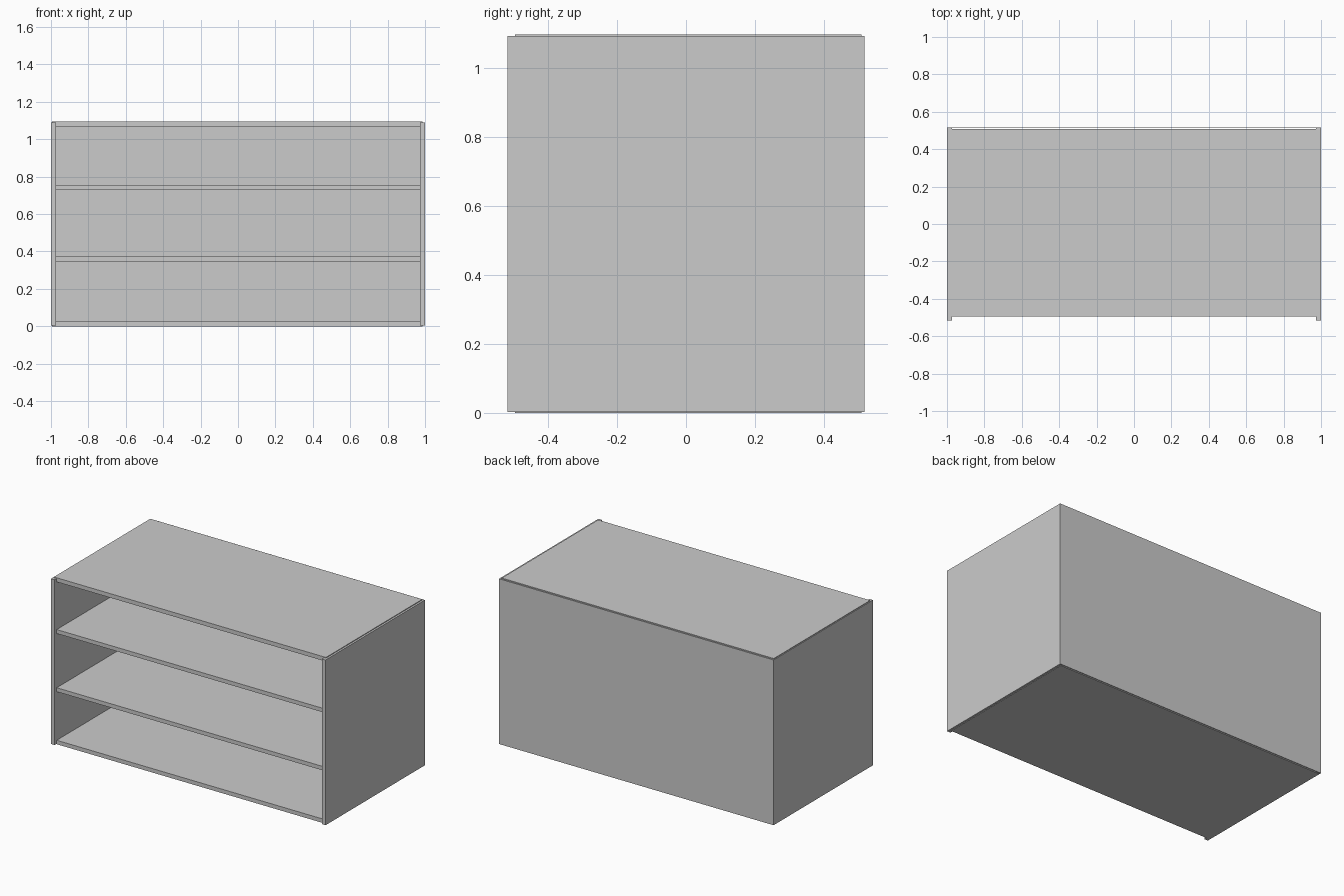
import bpy

if "Cube" in bpy.data.objects:
    bpy.data.objects.remove(bpy.data.objects["Cube"])


def box(name, x, y, z):
    """Axis-aligned box from (min, max) ranges."""
    bpy.ops.mesh.primitive_cube_add(size=1, location=[sum(r) / 2 for r in (x, y, z)])
    ob = bpy.context.object
    ob.name = name
    ob.scale = [r[1] - r[0] for r in (x, y, z)]
    bpy.ops.object.transform_apply(location=False, rotation=False, scale=True)
    return ob


SIDE_Z = (0.003, 1.091)
DEPTH = (-0.495, 0.508)

# Side panels, slightly deeper than the shelves
box("left_side", (-1.0, -0.974), (-0.517, 0.512), SIDE_Z)
box("right_side", (0.974, 1.0), (-0.517, 0.512), SIDE_Z)

# Thin back panel covering the full width
box("back_panel", (-1.0, 1.0), (0.512, 0.517), SIDE_Z)

# Top and bottom boards, just proud of the sides
box("top_board", (-0.995, 0.987), DEPTH, (1.069, 1.096))
box("bottom_board", (-0.995, 0.987), DEPTH, (0.0, 0.026))

# Two inner shelves
for i, z in enumerate((0.346, 0.729)):
    box(f"shelf_{i + 1}", (-0.98, 0.98), DEPTH, (z, z + 0.026))
